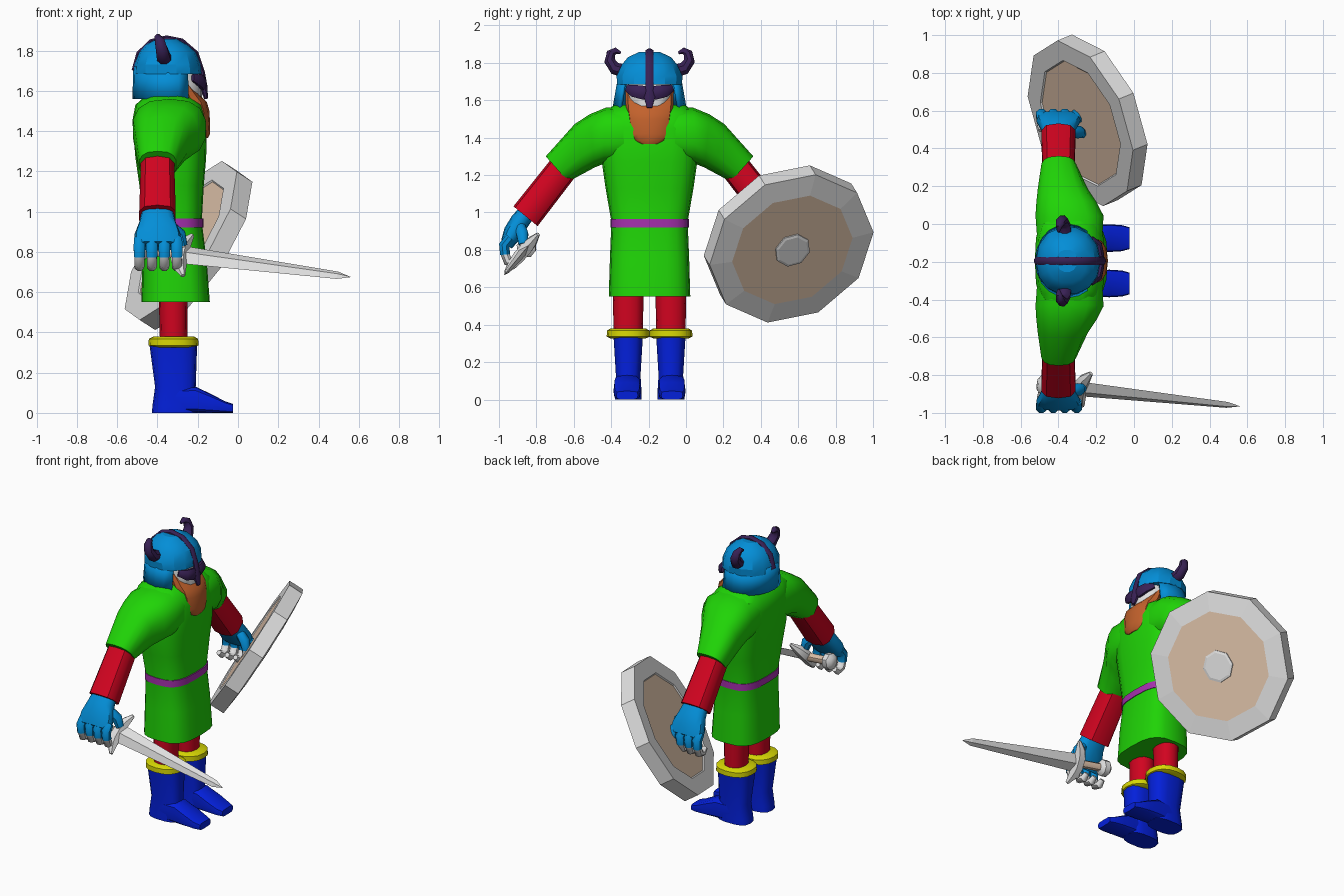
import bpy, bmesh, math
from mathutils import Vector as V

if "Cube" in bpy.data.objects:
    bpy.data.objects.remove(bpy.data.objects["Cube"])

Y0 = -0.195  # symmetry plane of the figure, which looks along +x


def material(name, r, g, b):
    m = bpy.data.materials.new(name)
    m.diffuse_color = (r, g, b, 1)
    m.use_nodes = True
    m.node_tree.nodes["Principled BSDF"].inputs["Base Color"].default_value = m.diffuse_color
    return m


GREEN = material("tunic green", .014, .66, .002)
RED = material("cloth red", .64, .001, .014)
BOOT = material("boot blue", .001, .014, .70)
SKY = material("helmet blue", .001, .27, .68)
DARK = material("horn purple", .04, .015, .09)
BELT = material("belt magenta", .38, .03, .42)
BEARD = material("beard brown", .54, .12, .025)
YELLOW = material("cuff yellow", .68, .68, .001)
STEEL = material("light grey", .74, .74, .74)
TAN = material("wood tan", .73, .54, .40)


def finish(name, bm, mats, smooth):
    bmesh.ops.recalc_face_normals(bm, faces=bm.faces)
    me = bpy.data.meshes.new(name)
    bm.to_mesh(me)
    bm.free()
    for m in mats:
        me.materials.append(m)
    if smooth:
        me.shade_smooth()
        me.set_sharp_from_angle(angle=math.radians(smooth))
    ob = bpy.data.objects.new(name, me)
    bpy.context.collection.objects.link(ob)
    return ob


def ring(c, u, v, n=16, p=2.0, phase=0.0):
    """Superellipse section with half-axes u and v."""
    out = []
    for i in range(n):
        a = 2 * math.pi * (i + phase) / n
        k, s = math.cos(a), math.sin(a)
        out.append(V(c) + V(u) * math.copysign(abs(k) ** (2 / p), k)
                   + V(v) * math.copysign(abs(s) ** (2 / p), s))
    return out


def loft(name, rings, mats, smooth=40, seg_mats=None, caps=(0, 0)):
    """Skin a row of rings and close both ends."""
    bm = bmesh.new()
    rows = [[bm.verts.new(p) for p in r] for r in rings]
    n = len(rows[0])
    for j in range(len(rows) - 1):
        for i in range(n):
            k = (i + 1) % n
            f = bm.faces.new((rows[j][i], rows[j][k], rows[j + 1][k], rows[j + 1][i]))
            f.material_index = seg_mats[j] if seg_mats else 0
    bm.faces.new(rows[0]).material_index = caps[0]
    bm.faces.new(rows[-1]).material_index = caps[1]
    return finish(name, bm, mats, smooth)


def stack(name, levels, mat, y=Y0, n=20, p=3.0, smooth=40):
    """Horizontal sections given as (z, x back, x front, half width)."""
    return loft(name, [ring(((a + b) / 2, y, z), ((b - a) / 2, 0, 0), (0, h, 0), n, p)
                       for z, a, b, h in levels], [mat], smooth)


def tube(name, pts, radii, mat, n=8, side=V((1, 0, 0)), flat=1.0, smooth=45):
    """Round tube along a path; flat scales it along the side axis."""
    pts = [V(p) for p in pts]
    rings = []
    for i, c in enumerate(pts):
        t = (pts[min(i + 1, len(pts) - 1)] - pts[max(i - 1, 0)]).normalized()
        a = (side - t * side.dot(t)).normalized()
        rings.append(ring(c, a * radii[i] * flat, t.cross(a) * radii[i], n, 2, .5))
    return loft(name, rings, [mat], smooth)


# Tunic body and belt
stack("tunic", [(.55, -.48, -.14, .218), (.75, -.475, -.155, .212), (.95, -.47, -.18, .204),
                (1.13, -.49, -.17, .235), (1.27, -.51, -.158, .255), (1.45, -.525, -.155, .265),
                (1.53, -.51, -.18, .25), (1.575, -.46, -.24, .19)], GREEN)
stack("belt", [(.92, -.476, -.172, .21), (.965, -.476, -.172, .21)], BELT)

# Head, beard and helmet
stack("face", [(1.5, -.45, -.24, .10), (1.56, -.47, -.178, .12), (1.64, -.48, -.178, .127),
               (1.72, -.48, -.2, .12)], STEEL, p=2.4)
stack("beard", [(1.365, -.21, -.15, .05), (1.385, -.25, -.14, .09), (1.42, -.27, -.138, .108),
                (1.50, -.28, -.142, .117), (1.545, -.3, -.155, .124), (1.575, -.3, -.185, .127),
                (1.65, -.3, -.25, .13)],
      BEARD, n=12, p=2.6)
stack("helmet_dome", [(1.685, -.52, -.178, .178), (1.73, -.518, -.182, .18), (1.79, -.495, -.205, .152),
                      (1.83, -.46, -.25, .118), (1.857, -.41, -.30, .06)], SKY, n=14, p=2.2, smooth=25)

# Neck guard, a curved sheet open at the face
bm = bmesh.new()
rows = []
for z, rx, ry in ((1.56, .167, .19), (1.72, .163, .162)):
    rows.append([bm.verts.new((-.35 + rx * math.cos(a), Y0 + ry * math.sin(a), z))
                 for a in (math.radians(53 + 254 * i / 14) for i in range(15))])
for i in range(14):
    bm.faces.new((rows[0][i], rows[0][i + 1], rows[1][i + 1], rows[1][i]))
guard = finish("neck_guard", bm, [SKY], 30)
mod = guard.modifiers.new("thickness", 'SOLIDIFY')
mod.thickness = .015
mod.offset = 0

# Helmet ridge running down into the nose guard
ridge = [(-.515, 1.70), (-.492, 1.785), (-.43, 1.844), (-.355, 1.862), (-.28, 1.847),
         (-.21, 1.787), (-.178, 1.69), (-.172, 1.62), (-.158, 1.56)]
tube("helmet_ridge", [(x, Y0, z) for x, z in ridge], [.015] * 7 + [.022, .01], DARK, 8,
     V((0, 1, 0)), 1.5)

for s, tag in ((-1, "right"), (1, "left")):
    def P(x, d, z):
        return V((x, Y0 + s * d, z))

    # Eye mask lens and horn
    tube("eye_mask_" + tag, [P(-.182, .0, 1.64), P(-.178, .03, 1.64), P(-.187, .085, 1.65),
                             P(-.225, .12, 1.665)],
         [.022, .04, .035, .02], DARK, 8, V((1, 0, 0)), .55)
    tube("horn_" + tag, [P(-.365, .13, 1.755), P(-.37, .185, 1.77), P(-.38, .213, 1.81),
                         P(-.39, .206, 1.85), P(-.397, .182, 1.864), P(-.40, .155, 1.853)],
         [.038, .036, .031, .026, .019, .008], DARK, 8)

    # Sleeve: sections from top edge to bottom edge
    rings = []
    for (dt, zt), (db, zb), xa, xb in (((.10, 1.565), (.12, 1.27), -.515, -.165),
                                       ((.235, 1.56), (.245, 1.26), -.525, -.158),
                                       ((.32, 1.525), (.295, 1.24), -.52, -.195),
                                       ((.40, 1.473), (.345, 1.213), -.512, -.242),
                                       ((.555, 1.30), (.435, 1.165), -.492, -.305)):
        top, bot = P(0, dt, zt), P(0, db, zb)
        c = (top + bot) / 2 + V(((xa + xb) / 2, 0, 0))
        rings.append(ring(c, (top - bot) / 2, ((xb - xa) / 2, 0, 0), 14, 2.6))
    loft("sleeve_" + tag, rings, [GREEN], 40)

    # Forearm
    across = V((0, s * .77, .63))
    loft("forearm_" + tag, [ring(P(-.4, d, z), across * h, (w, 0, 0), 10, 2.8)
                            for d, z, h, w in ((.44, 1.265, .08, .085), (.663, .98, .084, .094))],
         [RED], 40)

    # Glove with four curled fingers and a thumb
    loft("glove_" + tag, [ring(P(-.4, d, z), across * h, (w, 0, 0), 12, 2.6)
                          for d, z, h, w in ((.64, 1.02, .045, .075), (.695, .95, .052, .09),
                                             (.735, .885, .052, .115), (.765, .83, .036, .117))],
         [SKY], 45)
    for i in range(4):
        x = -.49 + .062 * i
        tube(f"finger_{tag}_{i}", [P(x, .745, .865), P(x, .777, .825), P(x, .772, .775)],
             [.028, .031, .029], SKY)
        tube(f"fingertip_{tag}_{i}", [P(x, .775, .785), P(x, .757, .738), P(x, .72, .728),
                                      P(x, .69, .75)], [.026, .027, .025, .016], STEEL)
    tube("thumb_" + tag, [P(-.33, .69, .92), P(-.29, .68, .885), P(-.275, .675, .83)],
         [.03, .034, .026], SKY)
    tube("thumb_tip_" + tag, [P(-.277, .675, .84), P(-.29, .672, .775)], [.022, .014], STEEL)

    # Leg, cuff and boot
    y = Y0 + s * .114
    stack("leg_" + tag, [(.35, -.388, -.252, .078), (.6, -.394, -.25, .083)], RED, y, 12, 2.3)
    stack("boot_cuff_" + tag, [(.325, -.42, -.22, .09), (.336, -.445, -.196, .115),
                               (.368, -.443, -.198, .114), (.38, -.42, -.22, .095)],
          YELLOW, y, 16, 2.3)
    stack("boot_shaft_" + tag, [(0, -.428, -.2, .073), (.035, -.425, -.2, .073),
                                (.13, -.412, -.21, .067), (.34, -.44, -.203, .08)],
          BOOT, y, 14, 2.8)
    loft("boot_foot_" + tag, [ring((x, y + s * .006, h / 2), (0, w, 0), (0, 0, h / 2), 12, 4)
                              for x, w, h in ((-.36, .062, .125), (-.21, .07, .13), (-.13, .073, .092),
                                              (-.065, .069, .058), (-.025, .058, .045))],
         [BOOT], 40)

# Ten-sided shield tilted outward and down
n = V((.74, .3, -.48)).normalized()
u = V((.224, .14, .42))
u = (u - n * u.dot(n)).normalized()
v = n.cross(u)
c = V((-.243, .55, .83))


def disc(o, r, k=10):
    return ring(c + n * o, u * r, v * r, k)


loft("shield", [disc(-.045, .345), disc(-.052, .352), disc(-.052, .463), disc(.045, .463),
                disc(.058, .34)], [STEEL, TAN], 0, [0, 0, 0, 0], (1, 1))
loft("shield_boss", [disc(.05, .1, 8), disc(.066, .1, 8), disc(.07, .085, 8)], [STEEL], 0)

# Sword held forward in the right hand
base = V((-.27, -.875, .785))
d = (V((.56, -.965, .675)) - base)
length = d.length
d.normalize()
w = V((0, .65, .76))
w = (w - d * w.dot(d)).normalized()
t = d.cross(w)
loft("sword_blade", [ring(base + d * length * k, w * h, t * e, 4)
                     for k, h, e in ((0, .058, .022), (.92, .024, .012), (1, .001, .001))], [STEEL], 0)
tube("sword_guard", [base + w * k * .135 + d * (.04 * k * k - .02)
                     for k in (-1, -.6, -.25, .25, .6, 1)],
     [.012, .034, .042, .042, .034, .012], STEEL, 6, t, .9, 30)
tube("sword_grip", [base - d * .01, base - d * .2], [.026, .026], TAN)
tube("sword_pommel", [base - d * k for k in (.17, .19, .225, .245)], [.03, .053, .053, .03], STEEL, 8)
